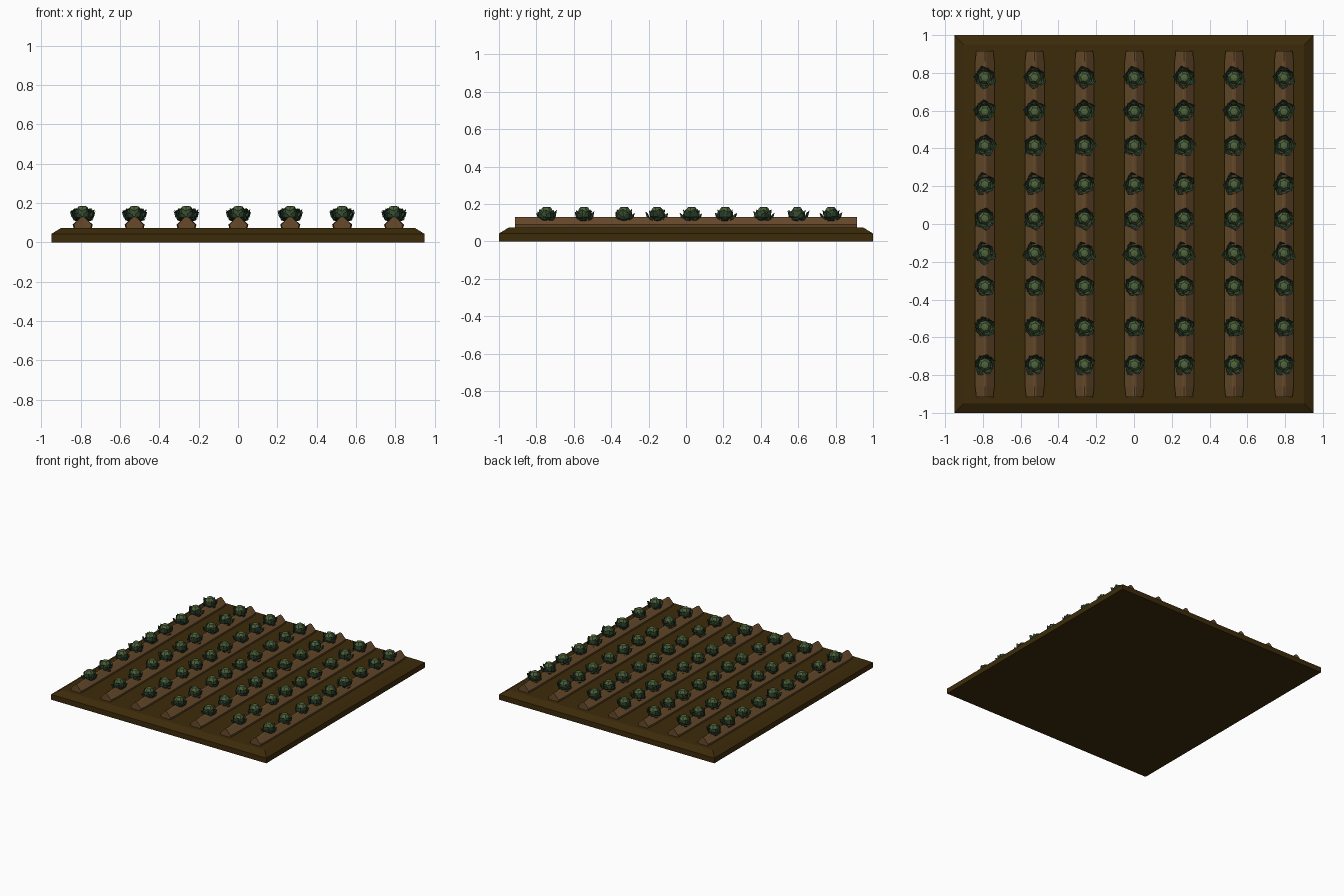
import bpy, bmesh, math, random
from mathutils import Matrix, Vector

random.seed(4)
if "Cube" in bpy.data.objects:
    bpy.data.objects.remove(bpy.data.objects["Cube"])


def material(name, rgb):
    m = bpy.data.materials.new(name)
    m.use_nodes = True
    m.diffuse_color = (*rgb, 1)
    bsdf = m.node_tree.nodes["Principled BSDF"]
    bsdf.inputs["Base Color"].default_value = (*rgb, 1)
    bsdf.inputs["Roughness"].default_value = 0.9
    return m


SOIL = material("dark soil", (0.046, 0.024, 0.003))
RIDGE = material("ridge soil", (0.135, 0.068, 0.024))
HEART = material("heart green", (0.078, 0.128, 0.046))
INNER = material("inner leaf green", (0.046, 0.09, 0.036))
OUTER = material("outer leaf green", (0.024, 0.054, 0.027))


def finish(name, bm, mats):
    mesh = bpy.data.meshes.new(name)
    bm.to_mesh(mesh)
    bm.free()
    for m in mats:
        mesh.materials.append(m)
    obj = bpy.data.objects.new(name, mesh)
    bpy.context.collection.objects.link(obj)
    return obj


def loft(bm, rings):
    """Skin a list of equal-length point rings and cap both ends."""
    rings = [[bm.verts.new(p) for p in r] for r in rings]
    n = len(rings[0])
    faces = [bm.faces.new(rings[0][::-1]), bm.faces.new(rings[-1])]
    for a, b in zip(rings, rings[1:]):
        for i in range(n):
            j = (i + 1) % n
            faces.append(bm.faces.new((a[i], a[j], b[j], b[i])))
    bmesh.ops.recalc_face_normals(bm, faces=faces)


# Soil bed with a sloping rim
bm = bmesh.new()
loft(bm, [[(sx * (0.95 - d), sy * (1 - d), z)
           for sx, sy in ((-1, -1), (1, -1), (1, 1), (-1, 1))]
          for d, z in ((0, 0), (0, 0.042), (0.05, 0.073))])
finish("soil_bed", bm, [SOIL])

# Planting ridge: gabled profile, narrowing a little at the ends
half = [(0.045, 0.068), (0.051, 0.09), (0.01, 0.128)]
profile = half + [(0, 0.131)] + [(-x, z) for x, z in reversed(half)]
bm = bmesh.new()
loft(bm, [[(x * w, y, z) for x, z in profile]
          for y, w in ((-0.915, 0.88), (-0.86, 1), (0.86, 1), (0.915, 0.88))])
ridge = finish("planting_ridge", bm, [RIDGE])


def add_leaf(bm, turn, reach, low, high, width, mat):
    """Pointed, thin leaf with a raised keel, opening upward from its base."""
    rot = Matrix.Rotation(turn, 3, "Z")

    def vert(x, y, z):
        return bm.verts.new(rot @ Vector((x, y, z)))

    mid = low + 0.4 * (high - low)
    near_tip = low + 0.8 * (high - low)
    rim = [vert(0.015, 0, low), vert(reach * 0.65, -width, mid),
           vert(reach * 0.8, -width * 0.8, near_tip), vert(reach, 0, high),
           vert(reach * 0.8, width * 0.8, near_tip), vert(reach * 0.65, width, mid)]
    faces = []
    for hub in (vert(reach * 0.78, 0, mid), vert(reach * 0.88, 0, mid)):
        for i in range(6):
            faces.append(bm.faces.new((rim[i], rim[(i + 1) % 6], hub)))
            faces[-1].material_index = mat
    bmesh.ops.recalc_face_normals(bm, faces=faces)


# Cabbages: hexagonal heart, clasping inner leaves and spreading outer ones
def make_cabbage(turn):
    bm = bmesh.new()
    loft(bm, [[(r * math.cos(turn + k * math.tau / 6),
                r * math.sin(turn + k * math.tau / 6), z) for k in range(6)]
              for r, z in ((0.02, 0.105), (0.036, 0.13), (0.037, 0.158),
                           (0.022, 0.182), (0.008, 0.185))])
    for k in range(6):
        a = turn + (k + 0.5) * math.tau / 6
        add_leaf(bm, a, random.uniform(0.043, 0.047), 0.108,
                 random.uniform(0.165, 0.174), 0.024, 1)
    for k in range(5):
        a = turn + k * math.tau / 5
        add_leaf(bm, a + random.uniform(-0.2, 0.2), random.uniform(0.054, 0.066),
                 0.108, random.uniform(0.15, 0.17), 0.024, 2)
        add_leaf(bm, a + 0.6, random.uniform(0.048, 0.056),
                 0.104, random.uniform(0.12, 0.135), 0.02, 2)
    return finish("cabbage", bm, [HEART, INNER, OUTER])


row_y = (-0.745, -0.545, -0.33, -0.155, 0.03, 0.21, 0.415, 0.595, 0.775)
cabbages = []
for y in row_y:
    plant = make_cabbage(random.uniform(0, math.tau))
    plant.location.y = y
    cabbages.append(plant)

# Repeat the planted ridge across the bed
for part in [ridge] + cabbages:
    part.location.x = -0.79
    for column in range(1, 7):
        copy = part.copy()
        copy.location.x = -0.79 + column * 0.264
        bpy.context.collection.objects.link(copy)
